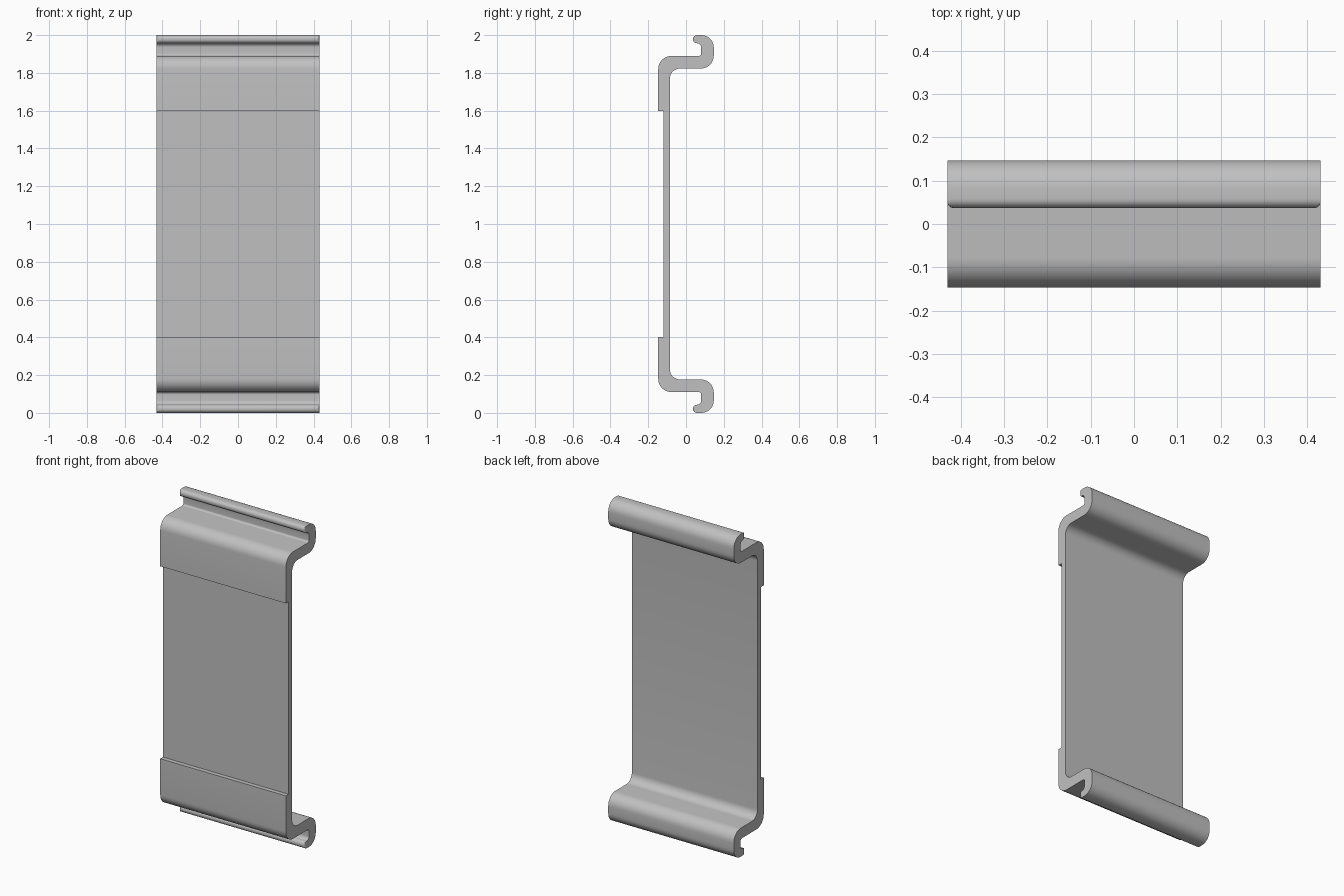
import bpy, bmesh, math
from mathutils import Vector

cube = bpy.data.objects.get("Cube")
if cube:
    bpy.data.objects.remove(cube, do_unlink=True)

HALF_WIDTH = 0.431
LIP_FRONT = 0.037
LIP_ROUND = 0.014
SEGMENTS = 8

# Upper half of the clip section: (y, z, corner radius)
upper = [
    (-0.12, 1.597, 0), (-0.147, 1.597, 0),          # step on the front face
    (-0.147, 1.89, 0.07), (0.08, 1.89, 0.012),      # shoulder and channel floor
    (0.08, 1.957, 0.022),                           # inside of the hook
    (LIP_FRONT, 1.957, 0.021), (LIP_FRONT, 2, 0.021),  # rounded lip
    (0.147, 2, 0.065), (0.147, 1.823, 0.068),       # back of the hook
    (-0.085, 1.823, 0.053),                         # inner bend
]
corners = upper + [(y, 2 - z, r) for y, z, r in reversed(upper)]


def rounded_outline(corners):
    """Replace each corner that has a radius by an arc."""
    points = []
    for i, (y, z, r) in enumerate(corners):
        p = Vector((y, z))
        if r == 0:
            points.append(p)
            continue
        a = (Vector(corners[i - 1][:2]) - p).normalized()
        b = (Vector(corners[(i + 1) % len(corners)][:2]) - p).normalized()
        centre = p + (a + b) * r
        for k in range(SEGMENTS + 1):
            t = math.pi / 2 * k / SEGMENTS
            points.append(centre - b * r * math.cos(t) - a * r * math.sin(t))
    return points


def lip_limit(x):
    """Foremost y of the lip, which curves back at both ends."""
    d = max(0, abs(x) - (HALF_WIDTH - LIP_ROUND))
    return LIP_FRONT + LIP_ROUND - math.sqrt(max(0, LIP_ROUND ** 2 - d ** 2))


# Sections across the width, closer together at the rounded lip ends
ends = [HALF_WIDTH - LIP_ROUND + LIP_ROUND * math.sin(math.pi / 2 * k / 5) for k in range(6)]
stations = [-x for x in reversed(ends)] + ends
outline = rounded_outline(corners)

bm = bmesh.new()
rings = []
for x in stations:
    ring = []
    for y, z in outline:
        if abs(z - 1) > 0.95 and y < 0.07:
            y = max(y, lip_limit(x))
        ring.append(bm.verts.new((x, y, z)))
    rings.append(ring)
for r0, r1 in zip(rings, rings[1:]):
    for i in range(len(outline)):
        bm.faces.new((r0[i - 1], r0[i], r1[i], r1[i - 1]))
bm.faces.new(rings[0])
bm.faces.new(rings[-1])
bmesh.ops.recalc_face_normals(bm, faces=bm.faces)

mesh = bpy.data.meshes.new("clip_plate")
bm.to_mesh(mesh)
bm.free()
plate = bpy.data.objects.new("clip_plate", mesh)
bpy.context.collection.objects.link(plate)

# Plain grey
grey = bpy.data.materials.new("light_grey")
grey.use_nodes = True
colour = (0.53, 0.53, 0.53, 1)
grey.diffuse_color = colour
grey.node_tree.nodes["Principled BSDF"].inputs["Base Color"].default_value = colour
mesh.materials.append(grey)

bpy.ops.object.select_all(action='DESELECT')
plate.select_set(True)
bpy.context.view_layer.objects.active = plate
bpy.ops.object.shade_smooth_by_angle(angle=math.radians(30))
